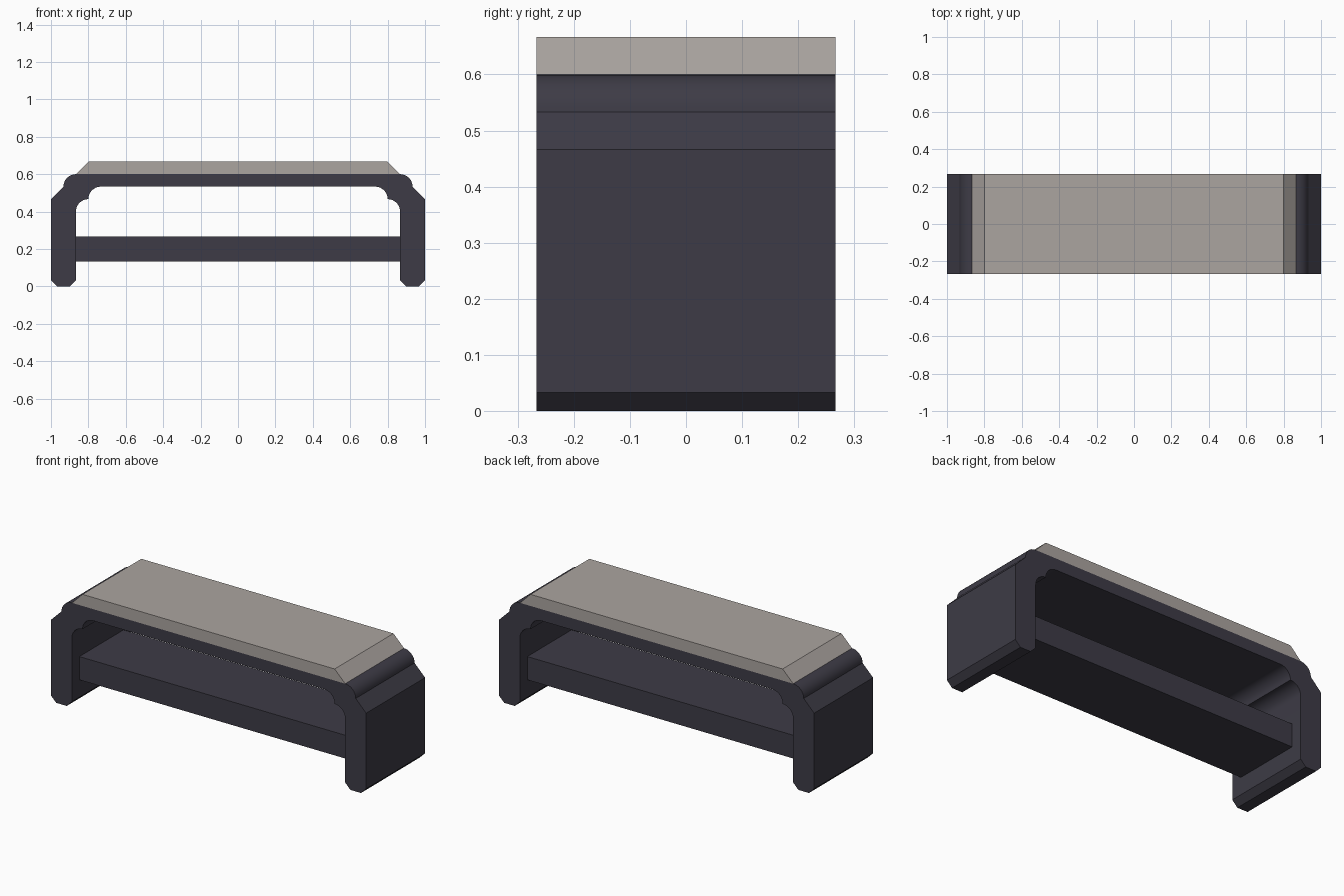
import bpy
import bmesh
from math import sin, cos, pi, radians

if "Cube" in bpy.data.objects:
    bpy.data.objects.remove(bpy.data.objects["Cube"], do_unlink=True)

U = 1 / 15          # design module
HALF_DEPTH = 4 * U


def material(name, color):
    mat = bpy.data.materials.new(name)
    mat.use_nodes = True
    mat.diffuse_color = color
    mat.node_tree.nodes["Principled BSDF"].inputs["Base Color"].default_value = color
    return mat


def arc(cx, cz, start, end, steps=8):
    """Unit-radius arc, in modules, angles in degrees."""
    angles = [radians(start + (end - start) * i / steps) for i in range(steps + 1)]
    return [(cx + cos(a), cz + sin(a)) for a in angles]


def extrude_profile(name, half, half_depth, mat):
    """Mirror a right-hand half profile across x and extrude it along y."""
    outline = half + [(-x, z) for x, z in reversed(half)]
    bm = bmesh.new()
    face = bm.faces.new([bm.verts.new((x * U, -half_depth, z * U)) for x, z in outline])
    result = bmesh.ops.extrude_face_region(bm, geom=[face])
    moved = [v for v in result["geom"] if isinstance(v, bmesh.types.BMVert)]
    bmesh.ops.translate(bm, vec=(0, 2 * half_depth, 0), verts=moved)
    bmesh.ops.recalc_face_normals(bm, faces=bm.faces)
    mesh = bpy.data.meshes.new(name)
    bm.to_mesh(mesh)
    bm.free()
    mesh.materials.append(mat)
    obj = bpy.data.objects.new(name, mesh)
    bpy.context.collection.objects.link(obj)
    return obj


dark = material("dark_slate", (0.047, 0.044, 0.061, 1))
pale = material("warm_grey", (0.41, 0.376, 0.352, 1))

# Frame: rounded shoulders, chamfered feet, stepped round inner corners
frame_half = (
    arc(13, 8, 90, 0)
    + [(15, 7), (15, 0.5), (14.5, 0), (13.5, 0), (13, 0.5)]
    + arc(12, 6, 0, 90)
    + arc(11, 7, 0, 90)
)
frame = extrude_profile("frame", frame_half, HALF_DEPTH, dark)

# Seat slab with sloped ends
extrude_profile("seat", [(12, 10), (13, 9)], HALF_DEPTH, pale)

# Lower shelf, set back from front and rear
extrude_profile("shelf", [(13, 4), (13, 2)], 3 * U, dark)

bpy.ops.object.select_all(action="DESELECT")
frame.select_set(True)
bpy.context.view_layer.objects.active = frame
bpy.ops.object.shade_smooth_by_angle(angle=pi / 6)
